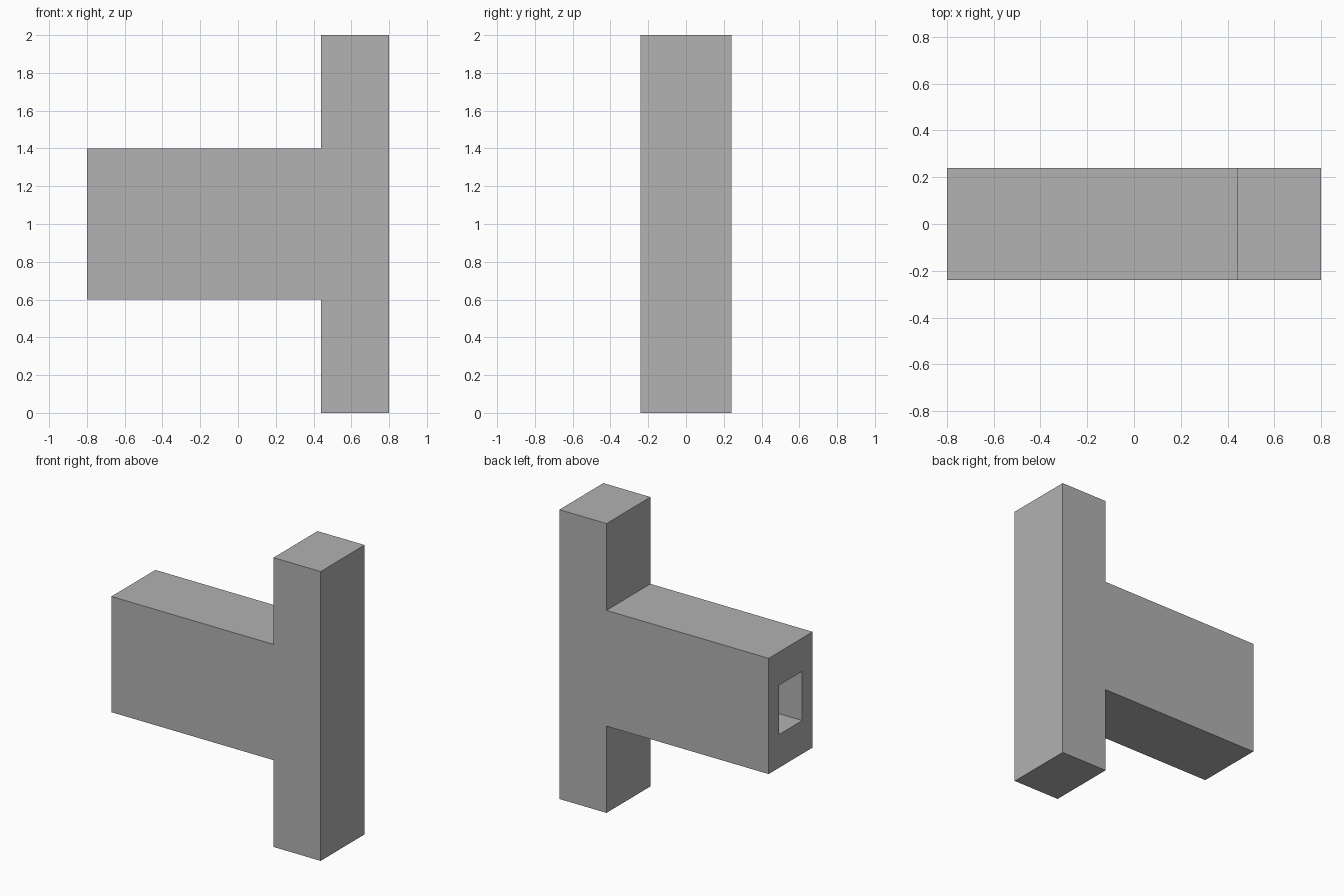
import bpy
import bmesh
from mathutils import Vector

cube = bpy.data.objects.get("Cube")
if cube:
    bpy.data.objects.remove(cube, do_unlink=True)

HALF_DEPTH = 0.24
SOCKET_DEPTH = 0.6

# Plain grey material
grey = bpy.data.materials.new("grey")
grey.use_nodes = True
color = (0.445, 0.445, 0.445, 1)
grey.diffuse_color = color
grey.node_tree.nodes["Principled BSDF"].inputs["Base Color"].default_value = color

# Sideways T profile: upright post with an arm towards -x
profile = [(-0.8, 0.6), (0.44, 0.6), (0.44, 0), (0.8, 0),
           (0.8, 2), (0.44, 2), (0.44, 1.4), (-0.8, 1.4)]

bm = bmesh.new()
front = bm.faces.new([bm.verts.new((x, -HALF_DEPTH, z)) for x, z in profile])
back = bmesh.ops.extrude_face_region(bm, geom=[front])["geom"]
bmesh.ops.translate(bm, vec=(0, 2 * HALF_DEPTH, 0),
                    verts=[v for v in back if isinstance(v, bmesh.types.BMVert)])
bmesh.ops.recalc_face_normals(bm, faces=bm.faces)

# Rectangular socket sunk into the arm's end
end = min(bm.faces, key=lambda f: f.calc_center_median().x)
bmesh.ops.inset_region(bm, faces=[end], thickness=0.16)
for v in end.verts:
    v.co.z = 1 + (0.17 if v.co.z > 1 else -0.17)
floor = bmesh.ops.extrude_discrete_faces(bm, faces=[end])["faces"][0]
bmesh.ops.translate(bm, vec=Vector((SOCKET_DEPTH, 0, 0)), verts=floor.verts)

mesh = bpy.data.meshes.new("post_with_arm")
bm.to_mesh(mesh)
bm.free()
mesh.materials.append(grey)
bpy.context.collection.objects.link(bpy.data.objects.new("post_with_arm", mesh))
